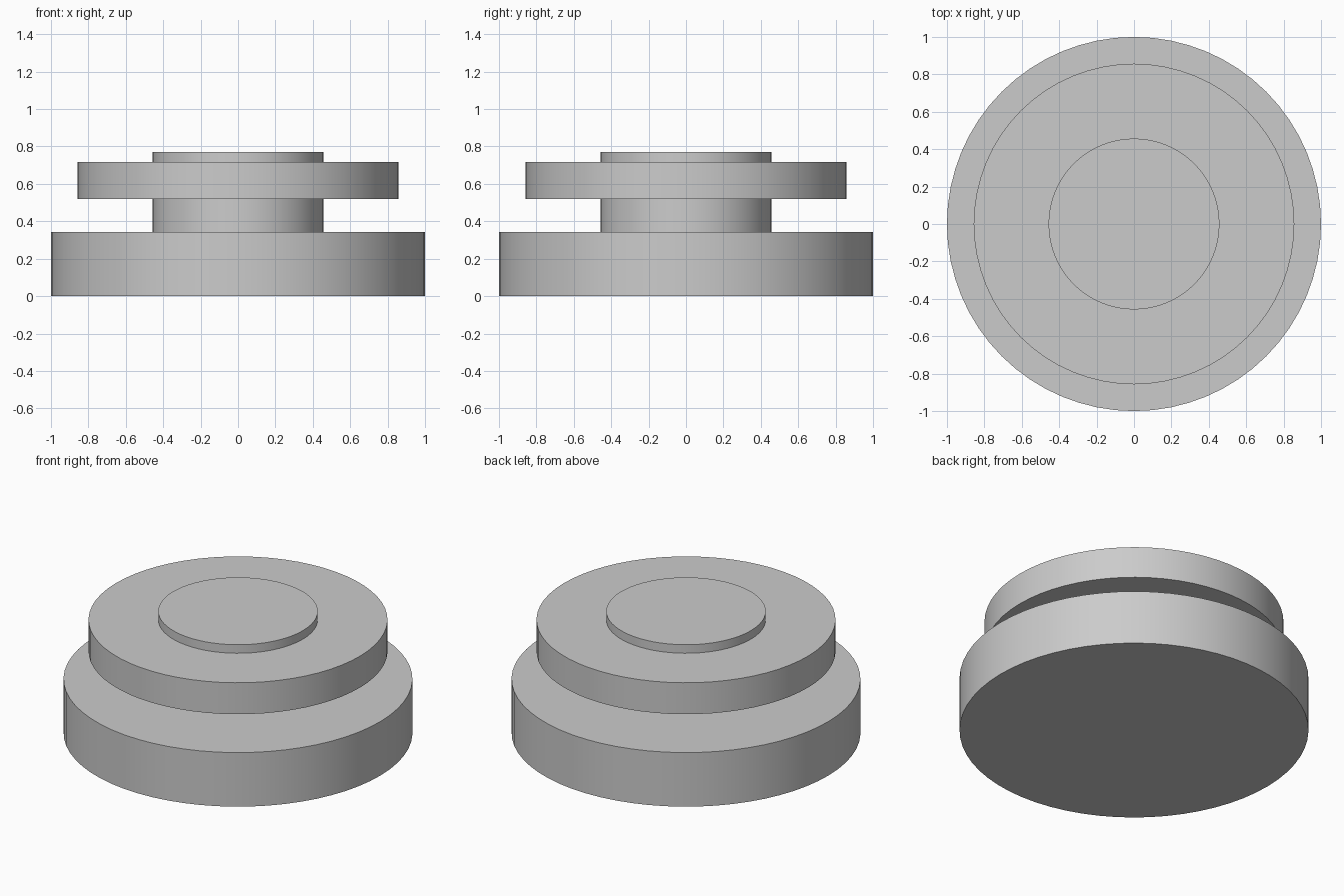
import bpy

cube = bpy.data.objects.get("Cube")
if cube:
    bpy.data.objects.remove(cube, do_unlink=True)

# Single neutral grey
grey = bpy.data.materials.new("light_grey")
grey.use_nodes = True
color = (0.6, 0.6, 0.6, 1)
grey.diffuse_color = color
grey.node_tree.nodes["Principled BSDF"].inputs["Base Color"].default_value = color


def disc(name, radius, bottom, top):
    """Upright cylinder between two heights."""
    bpy.ops.mesh.primitive_cylinder_add(
        vertices=64, radius=radius, depth=top - bottom,
        location=(0, 0, (bottom + top) / 2))
    obj = bpy.context.object
    obj.name = name
    obj.data.materials.append(grey)
    bpy.ops.object.shade_smooth_by_angle()
    return obj


# Wide foot, narrow core, and the collar around the core
disc("base", 1.0, 0, 0.342)
disc("core", 0.457, 0.342, 0.771)
disc("collar", 0.857, 0.518, 0.717)
